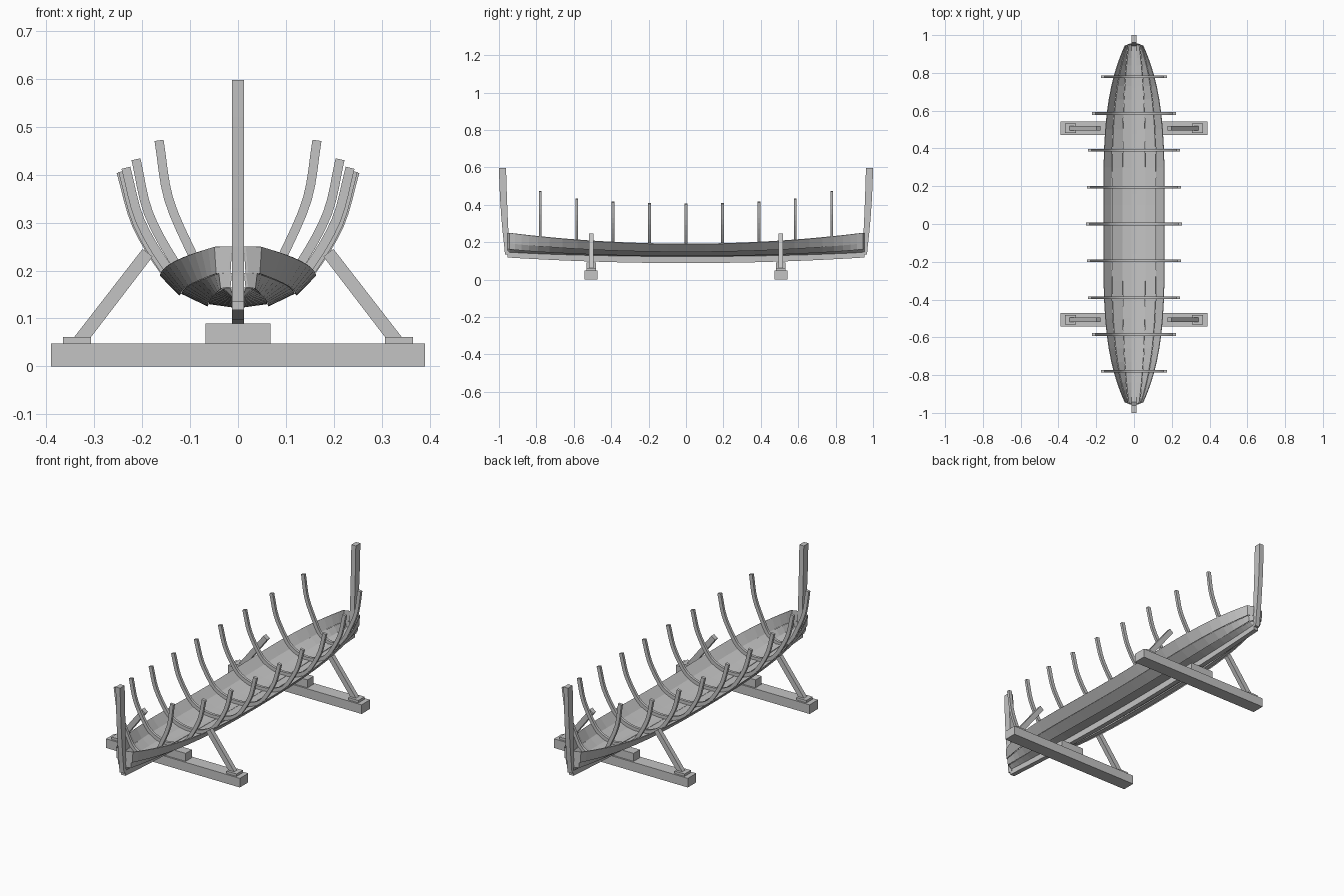
import bpy, bmesh, math
from mathutils import Vector

if "Cube" in bpy.data.objects:
    bpy.data.objects.remove(bpy.data.objects["Cube"])

mat = bpy.data.materials.new("bare grey timber")
mat.diffuse_color = (0.55, 0.55, 0.55, 1)
mat.use_nodes = True
mat.node_tree.nodes["Principled BSDF"].inputs["Base Color"].default_value = mat.diffuse_color


def make(name, verts, faces):
    me = bpy.data.meshes.new(name)
    me.from_pydata([tuple(v) for v in verts], [], faces)
    bm = bmesh.new()
    bm.from_mesh(me)
    bmesh.ops.recalc_face_normals(bm, faces=bm.faces)
    bm.to_mesh(me)
    bm.free()
    me.materials.append(mat)
    ob = bpy.data.objects.new(name, me)
    bpy.context.collection.objects.link(ob)
    return ob


def loft(name, rings):
    """Closed tube through rings of equal point count, capped at both ends."""
    n = len(rings[0])
    verts = [p for r in rings for p in r]
    faces = [(i * n + j, i * n + (j + 1) % n, (i + 1) * n + (j + 1) % n, (i + 1) * n + j)
             for i in range(len(rings) - 1) for j in range(n)]
    faces += [tuple(range(n)), tuple(range(len(verts) - n, len(verts)))]
    return make(name, verts, faces)


def box(name, x0, x1, y0, y1, z0, z1):
    return loft(name, [[(x0, y0, z), (x1, y0, z), (x1, y1, z), (x0, y1, z)] for z in (z0, z1)])


# Hull shape: chine points at midships and at the ends
MID = [(0.004, 0.128), (0.06, 0.134), (0.116, 0.155), (0.16, 0.192)]
END = [(0.004, 0.146), (0.027, 0.165), (0.036, 0.195), (0.045, 0.25)]
L = 0.955


def section(y):
    t = min(abs(y) / 0.945, 1)
    f, g = t ** 3.8, t ** 2
    pts = [Vector((m[0] + (e[0] - m[0]) * f, m[1] + (e[1] - m[1]) * g)) for m, e in zip(MID, END)]
    if abs(y) > 0.946:                      # planks close in on the stem
        for p in pts:
            p.x = min(p.x, 0.012)
    return pts


# Lapped planks
half = [0.1, 0.2, 0.3, 0.4, 0.5, 0.58, 0.66, 0.73, 0.79, 0.84, 0.88, 0.915, 0.945, L]
ys = [-y for y in reversed(half)] + [0] + half
TH = 0.006
for side, s in (("left", -1), ("right", 1)):
    for k in range(3):
        rings = []
        for y in ys:
            p = section(y)
            a, b = p[k], p[k + 1]
            d = (b - a).normalized()
            nrm = Vector((d.y, -d.x))       # outward and down
            a2 = a + nrm * TH * 0.6 if k else a
            rings.append([(s * q.x, y, q.y) for q in
                          (a2, b, b + nrm * TH * 0.7, a2 + nrm * TH)])
        loft(f"{side}_plank_{k + 1}", rings)

# Keel with a gentle upward curve
rings = []
for i in range(-12, 13):
    y = L * i / 12
    g = (i / 12) ** 2
    z0, z1, w = 0.088 + 0.03 * g, 0.13 + 0.025 * g, 0.0125
    rings.append([(-w, y, z0), (w, y, z0), (w, y, z1), (-w, y, z1)])
loft("keel", rings)

# Stem and stern posts
post = [(0.942, 0.968, 0.135), (0.945, 0.973, 0.19), (0.949, 0.98, 0.25),
        (0.953, 0.987, 0.33), (0.957, 0.994, 0.43), (0.96, 0.998, 0.52), (0.962, 1.0, 0.597)]
for name, s in (("bow_post", -1), ("stern_post", 1)):
    loft(name, [[(-0.013, s * a, z), (0.013, s * a, z), (0.013, s * b, z), (-0.013, s * b, z)]
                for a, b, z in post])


def smooth(pts, n=5):
    """Catmull-Rom through points."""
    p = [2 * pts[0] - pts[1]] + pts + [2 * pts[-1] - pts[-2]]
    out = []
    for i in range(1, len(p) - 2):
        a, b, c, d = p[i - 1:i + 3]
        for j in range(n):
            t = j / n
            out.append(0.5 * (2 * b + (c - a) * t + (2 * a - 5 * b + 4 * c - d) * t * t
                              + (3 * b - a - 3 * c + d) * t ** 3))
    return out + [pts[-1]]


# Ribs: (y, tip half width, tip height)
for y0, tx, tz in ((0, 0.253, 0.403), (0.195, 0.249, 0.405), (0.39, 0.243, 0.412),
                   (0.585, 0.222, 0.43), (0.78, 0.174, 0.47)):
    for y in sorted({y0, -y0}):
        p = section(y)
        p3, tip = p[3], Vector((tx, tz))
        d = tip - p3
        out = Vector((d.y, -d.x)).normalized()
        mid = p3 + d * 0.5 + out * 0.015
        right = [p[1], p[2], p3, mid, tip]
        left = [Vector((-q.x, q.y)) for q in reversed(right)]
        path = smooth(left + [Vector((0, p[0].y))] + right, 4)
        rings = []
        for i, q in enumerate(path):
            t = (path[min(i + 1, len(path) - 1)] - path[max(i - 1, 0)]).normalized()
            inn = q + Vector((-t.y, t.x)) * 0.019
            rings.append([(q.x, y - 0.007, q.y), (q.x, y + 0.007, q.y),
                          (inn.x, y + 0.007, inn.y), (inn.x, y - 0.007, inn.y)])
        loft("rib", rings)

# Building cradles: beam, keel block, foot pads and leaning struts
for y in (-0.507, 0.507):
    box("cradle_beam", -0.39, 0.39, y - 0.035, y + 0.035, 0, 0.048)
    box("keel_block", -0.068, 0.068, y - 0.026, y + 0.026, 0.048, 0.09)
    for s in (-1, 1):
        x0, x1 = sorted((s * 0.306, s * 0.365))
        box("foot_pad", x0, x1, y - 0.026, y + 0.026, 0.048, 0.061)
        strut = [(0.344, 0.058), (0.309, 0.058), (0.178, 0.229), (0.199, 0.245)]
        loft("strut", [[(s * x, y + e, z) for x, z in strut] for e in (-0.012, 0.012)])
